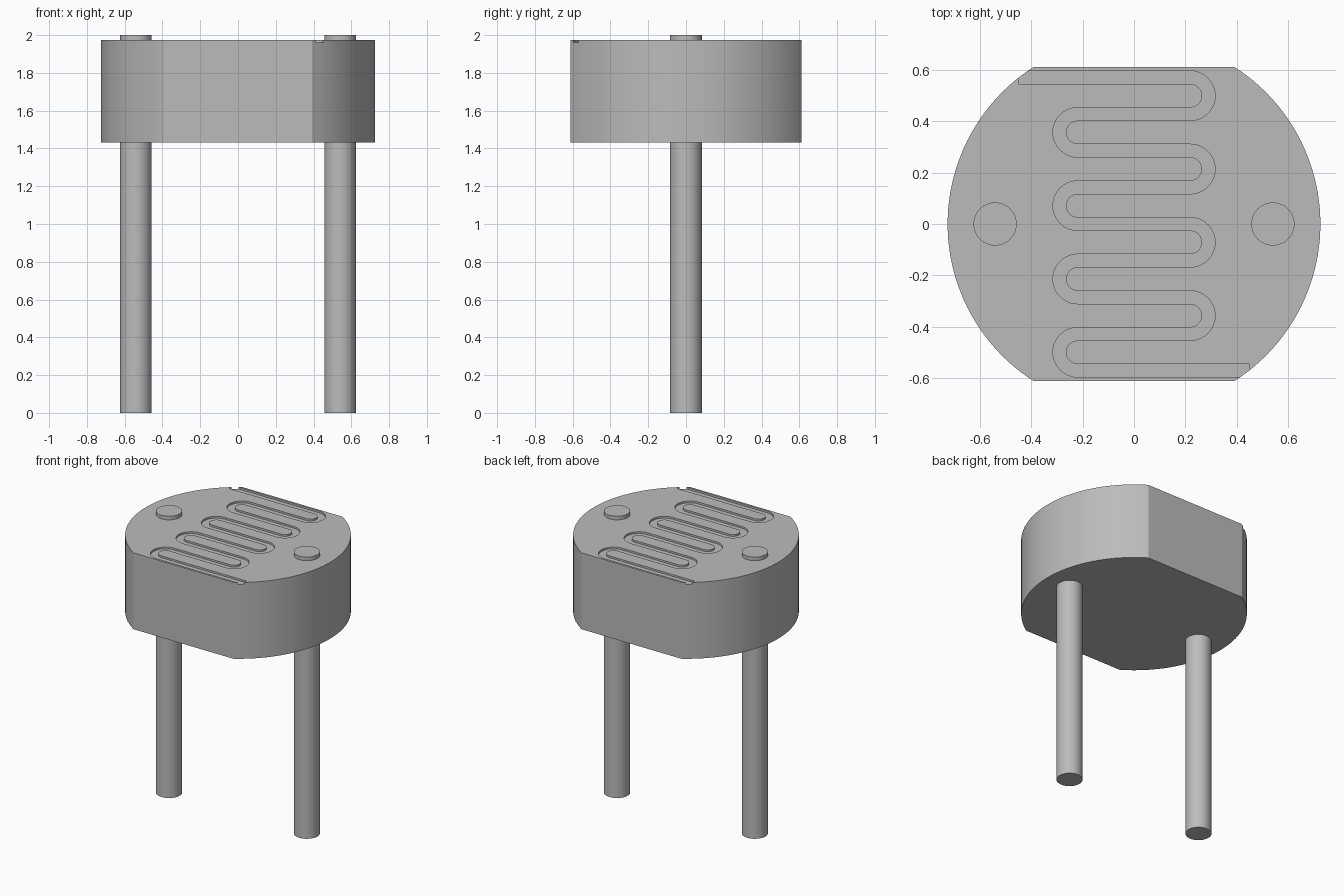
import bpy, bmesh
from math import pi, sin, cos, asin
from mathutils import Vector

cube = bpy.data.objects.get("Cube")
if cube:
    bpy.data.objects.remove(cube, do_unlink=True)

BODY_R, FLAT_Y = 0.726, 0.611
BODY_BOTTOM, BODY_TOP = 1.432, 1.974
ROWS, PITCH, TURN_X = 9, 0.1427, 0.219
TRACK_W, TRACK_DEPTH, TRACK_END = 0.051, 0.013, 0.45

grey = bpy.data.materials.new("plain grey")
grey.use_nodes = True
colour = (0.5, 0.5, 0.5, 1)
grey.diffuse_color = colour
grey.node_tree.nodes["Principled BSDF"].inputs["Base Color"].default_value = colour


def prism(name, outline, z0, z1):
    """Extrude a closed outline of 2D points from z0 to z1."""
    bm = bmesh.new()
    face = bm.faces.new([bm.verts.new((x, y, z0)) for x, y in outline])
    top = bmesh.ops.extrude_face_region(bm, geom=[face])["geom"]
    verts = [v for v in top if isinstance(v, bmesh.types.BMVert)]
    bmesh.ops.translate(bm, verts=verts, vec=(0, 0, z1 - z0))
    bmesh.ops.recalc_face_normals(bm, faces=bm.faces)
    mesh = bpy.data.meshes.new(name)
    bm.to_mesh(mesh)
    bm.free()
    mesh.materials.append(grey)
    obj = bpy.data.objects.new(name, mesh)
    bpy.context.collection.objects.link(obj)
    return obj


def arc(cx, cy, r, a0, a1, steps):
    angles = [a0 + (a1 - a0) * i / steps for i in range(steps + 1)]
    return [(cx + r * cos(a), cy + r * sin(a)) for a in angles]


def smooth(obj):
    bpy.ops.object.select_all(action="DESELECT")
    obj.select_set(True)
    bpy.context.view_layer.objects.active = obj
    bpy.ops.object.shade_smooth_by_angle(angle=pi / 6)


# Round body with a flat at the front and back
half = asin(FLAT_Y / BODY_R)
body = prism("body", arc(0, 0, BODY_R, -half, half, 48)
             + arc(0, 0, BODY_R, pi - half, pi + half, 48), BODY_BOTTOM, BODY_TOP)

# Centre line of the winding track, back to front
path = [(-TRACK_END, PITCH * (ROWS - 1) / 2)]
for i in range(ROWS - 1):
    side = 1 if i % 2 == 0 else -1
    y = PITCH * ((ROWS - 1) / 2 - i - 0.5)
    turn = arc(0, y, PITCH / 2, pi / 2, -pi / 2, 20)
    path += [(side * (TURN_X + px), py) for px, py in turn]
path.append((TRACK_END, -path[0][1]))

# Offset the centre line to both sides and cut the track into the top
points = [Vector(p) for p in path]
left, right = [], []
for i, p in enumerate(points):
    d = (points[min(i + 1, len(points) - 1)] - points[max(i - 1, 0)]).normalized()
    if p.x * p.x < TURN_X ** 2 + 1e-6 or i in (0, len(points) - 1):
        d = Vector((1 if d.x > 0 else -1, 0))
    n = Vector((-d.y, d.x)) * TRACK_W / 2
    left.append(p + n)
    right.append(p - n)
cutter = prism("track_cutter", left + right[::-1],
               BODY_TOP - TRACK_DEPTH, BODY_TOP + 0.05)
cutter.hide_render = True
cut = body.modifiers.new("track", "BOOLEAN")
cut.operation, cut.solver, cut.object = "DIFFERENCE", "EXACT", cutter
bpy.context.view_layer.objects.active = body
bpy.ops.object.modifier_apply(modifier=cut.name)
bpy.data.objects.remove(cutter, do_unlink=True)
smooth(body)

# Two pins that run through the body
for name, x in (("left_pin", 0.541), ("right_pin", -0.541)):
    smooth(prism(name, arc(x, 0, 0.084, 0, 2 * pi, 48)[:-1], 0, 2))
